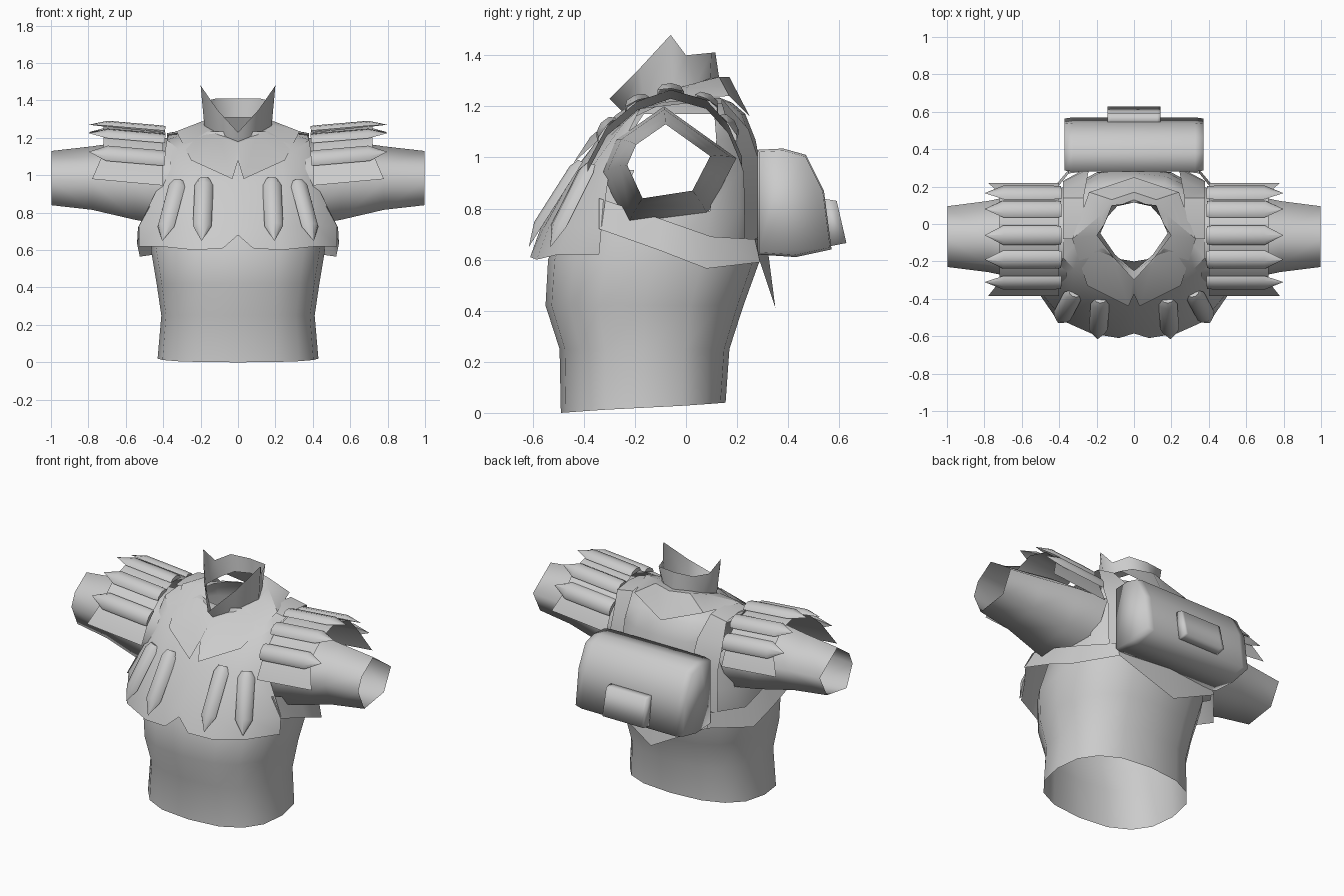
import bpy, bmesh, math
from mathutils import Vector

if "Cube" in bpy.data.objects:
    bpy.data.objects.remove(bpy.data.objects["Cube"])

cloth = bpy.data.materials.new("light_grey")
cloth.diffuse_color = (0.6, 0.6, 0.6, 1)
cloth.use_nodes = True
cloth.node_tree.nodes["Principled BSDF"].inputs["Base Color"].default_value = cloth.diffuse_color
CORE = Vector((0, -0.1, 0.8))


def finish(name, bm, mirror=False, outward=None, angle=40):
    """Orient faces away from a core point, then shade and mirror."""
    bmesh.ops.remove_doubles(bm, verts=bm.verts, dist=0.0005)
    bmesh.ops.recalc_face_normals(bm, faces=bm.faces)
    core = CORE if outward is None else Vector(outward)
    if sum(f.normal.dot(f.calc_center_median() - core) * f.calc_area() for f in bm.faces) < 0:
        bmesh.ops.reverse_faces(bm, faces=bm.faces)
    me = bpy.data.meshes.new(name)
    bm.to_mesh(me)
    bm.free()
    me.materials.append(cloth)
    ob = bpy.data.objects.new(name, me)
    bpy.context.collection.objects.link(ob)
    bpy.ops.object.select_all(action='DESELECT')
    ob.select_set(True)
    bpy.context.view_layer.objects.active = ob
    bpy.ops.object.shade_smooth_by_angle(angle=math.radians(angle))
    if mirror:
        ob.modifiers.new("mirror", 'MIRROR')
    return ob


def sheet(bm, rows, closed=False):
    """Join rows of points with quads."""
    vs = [[bm.verts.new(p) for p in r] for r in rows]
    n = len(rows[0])
    for a, b in zip(vs, vs[1:]):
        for i in range(n if closed else n - 1):
            j = (i + 1) % n
            bm.faces.new((a[i], a[j], b[j], b[i]))
    return vs


def panel(name, rows, **kw):
    bm = bmesh.new()
    sheet(bm, rows)
    return finish(name, bm, mirror=True, **kw)


# torso: z, half width, front y, back y
RINGS = [(0.02, 0.43, -0.49, 0.155), (0.25, 0.41, -0.495, 0.17), (0.42, 0.435, -0.55, 0.225),
         (0.60, 0.465, -0.54, 0.29), (0.79, 0.43, -0.47, 0.30), (0.95, 0.39, -0.385, 0.295),
         (1.07, 0.37, -0.30, 0.272), (1.17, 0.355, -0.22, 0.232), (1.215, 0.27, -0.20, 0.18),
         (1.235, 0.2, -0.20, 0.13)]
N = 16
rows = []
for k, (z, hx, yf, yb) in enumerate(RINGS):
    r = []
    for i in range(N):
        a = 2 * math.pi * i / N
        c, s = math.cos(a), math.sin(a)
        e = 0.8 if k < 8 else 1.0
        x = hx * math.copysign(abs(c) ** e, c)
        y = (yf + yb) / 2 + (yb - yf) / 2 * math.copysign(abs(s) ** e, s)
        r.append((x, y, z + 0.02 * s if k == 0 else z))
    rows.append(r)
bm = bmesh.new()
sheet(bm, rows, closed=True)
# arm openings
holes = [f for f in bm.faces if abs(f.calc_center_median().x) > 0.3
         and 0.82 < f.calc_center_median().z < 1.15 and -0.23 < f.calc_center_median().y < 0.12]
bmesh.ops.delete(bm, geom=holes, context='FACES')
finish("torso", bm, angle=60)

# sleeves: six-sided tubes widening to the shoulder
CUFF = [(-0.23, 0.97), (-0.195, 1.05), (-0.08, 1.13), (0.095, 1.005), (0.025, 0.87), (-0.17, 0.84)]
rows = []
for x, k, dz in ((0.36, 1.62, -0.02), (0.55, 1.47, -0.01), (0.78, 1.17, 0), (0.997, 1.0, 0)):
    rows.append([(x, -0.07 + (y + 0.07) * k, 0.985 + (z - 0.985) * k + dz) for y, z in CUFF])
bm = bmesh.new()
sheet(bm, rows, closed=True)
finish("sleeve", bm, mirror=True, outward=(0.6, -0.07, 0.98), angle=100)

# flared chest bib with notched hem
panel("chest_bib", [
    [(0, -0.25, 1.15), (0.12, -0.21, 1.17), (0.2, -0.15, 1.2), (0.27, -0.06, 1.225), (0.37, 0.03, 1.215)],
    [(0, -0.345, 1.07), (0.14, -0.325, 1.075), (0.24, -0.29, 1.09), (0.32, -0.24, 1.14), (0.38, -0.18, 1.19)],
    [(0, -0.43, 0.96), (0.12, -0.425, 0.96), (0.24, -0.41, 0.96), (0.34, -0.37, 0.96), (0.42, -0.30, 0.95)],
    [(0, -0.57, 0.72), (0.1, -0.56, 0.72), (0.23, -0.54, 0.72), (0.42, -0.46, 0.73), (0.53, -0.33, 0.73)],
    [(0, -0.585, 0.68), (0.08, -0.61, 0.61), (0.23, -0.585, 0.60), (0.42, -0.5, 0.62), (0.53, -0.34, 0.62)],
])

# neck yoke, meeting the foot of the collar
NECK = [(0, -0.25, 1.18), (0.1, -0.165, 1.22), (0.18, -0.05, 1.265), (0.14, 0.04, 1.29),
        (0.09, 0.095, 1.31), (0, 0.13, 1.31)]
panel("neck_yoke", [
    NECK,
    [(0, -0.27, 1.17), (0.1, -0.21, 1.21), (0.19, -0.06, 1.265), (0.175, 0.05, 1.295),
     (0.12, 0.13, 1.315), (0, 0.17, 1.315)],
    [(0, -0.375, 1.08), (0.03, -0.44, 0.98), (0.25, -0.33, 1.08), (0.33, -0.08, 1.235),
     (0.24, 0.17, 1.24), (0, 0.25, 1.16)],
])

# standing collar with pointed corners and open front
panel("collar", [
    NECK,
    [(0, -0.30, 1.23), (0.11, -0.18, 1.35), (0.2, -0.06, 1.48), (0.16, 0.0, 1.40),
     (0.12, 0.1, 1.41), (0, 0.115, 1.41)],
], angle=60)

# side strap standing off the waist, running into a pointed back flap
panel("waist_strap", [
    [(0.47, -0.34, 0.84), (0.495, -0.1, 0.76), (0.485, 0.1, 0.69), (0.35, 0.27, 0.68), (0, 0.315, 0.68)],
    [(0.535, -0.34, 0.72), (0.54, -0.1, 0.635), (0.525, 0.08, 0.565), (0.35, 0.29, 0.59), (0, 0.35, 0.41)],
])

# straps over the shoulders and down the back
path = [(-0.08, 1.225, 0), (0.02, 1.235, 0), (0.14, 1.22, 0), (0.245, 1.1, -0.02), (0.295, 0.95, -0.03), (0.3, 0.68, -0.02)]
panel("shoulder_strap", [[(0.27 + d, y, z + 0.01), (0.38, y - (0.07 if i > 2 else 0), z - 0.01)]
                         for i, (y, z, d) in enumerate(path)])


def box_profile(name, profile, half, inset, angle):
    """Extrude a side profile across x with slightly tucked ends."""
    bm = bmesh.new()
    cy = sum(p[0] for p in profile) / len(profile)
    cz = sum(p[1] for p in profile) / len(profile)
    rows = []
    for x, k in ((-half, 1 - inset), (-half * 0.88, 1), (half * 0.88, 1), (half, 1 - inset)):
        rows.append([(x, cy + (y - cy) * k, cz + (z - cz) * k) for y, z in profile])
    vs = sheet(bm, rows, closed=True)
    bm.faces.new(vs[0])
    bm.faces.new(vs[-1])
    return finish(name, bm, outward=(0, cy, cz), angle=angle)


# back pouch and its pocket
box_profile("back_pouch", [(0.28, 1.03), (0.38, 1.035), (0.47, 1.01), (0.54, 0.87), (0.57, 0.64),
                           (0.43, 0.61), (0.28, 0.62)], 0.372, 0.04, 120)
box_profile("pouch_pocket", [(0.53, 0.84), (0.59, 0.83), (0.628, 0.665), (0.55, 0.65)], 0.142, 0.0, 120)


def spike(bm, base, tip, normal, width, height, start):
    """Faceted half-round bullet lying on a surface, pointed at the tip."""
    base, tip = Vector(base), Vector(tip)
    along = tip - base
    n = Vector(normal)
    n = (n - along * n.dot(along) / along.length_squared).normalized()
    side = along.normalized().cross(n)
    rows = []
    for t, k in ((0, start), (0.1, 1), (0.76, 1), (1, 0.02)):
        rows.append([base + along * t + side * (math.cos(a) * width * k) + n * (math.sin(a) * height * k)
                     for a in [math.pi * i / 4 for i in range(5)]])
    vs = sheet(bm, rows)
    bm.faces.new(vs[0])


# chest spikes
bm = bmesh.new()
spike(bm, (0.18, -0.405, 0.98), (0.195, -0.615, 0.65), (0, -1, 0.6), 0.05, 0.035, 0.6)
spike(bm, (0.32, -0.37, 0.97), (0.405, -0.53, 0.65), (0.5, -1, 0.5), 0.05, 0.035, 0.6)
finish("chest_spikes", bm, mirror=True, angle=60)

# shoulder pad arched over the sleeve, its outer edge set back between the corners
ARC = [(-0.385, 0.95), (-0.31, 1.09), (-0.19, 1.19), (-0.06, 1.235), (0.08, 1.195), (0.165, 1.1), (0.22, 0.97)]
panel("shoulder_pad", [[(x if x < 0.5 or i in (0, 6) else 0.72, y, z + lift) for i, (y, z) in enumerate(ARC)]
                       for x, lift in ((0.40, -0.005), (0.78, 0.03))], outward=(0.6, -0.08, 0.95), angle=50)

# shoulder spikes
bm = bmesh.new()
for y, z in ARC[1:6]:
    spike(bm, (0.39, y, z), (0.797, y, z + 0.035), (0, y + 0.08, z - 0.9), 0.052, 0.03, 0.95)
finish("shoulder_spikes", bm, mirror=True, outward=(0.6, -0.08, 0.95), angle=60)
